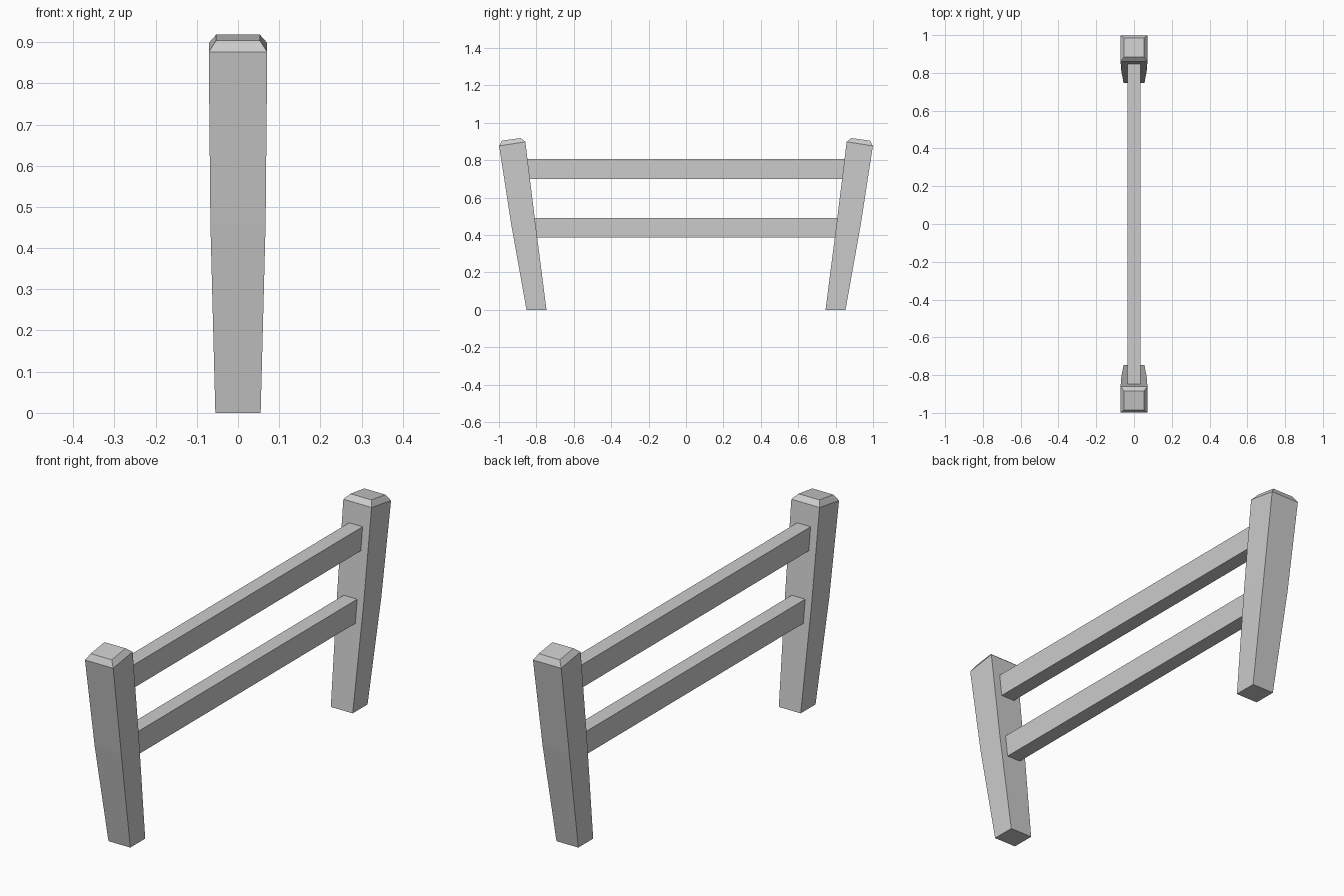
import bpy

if "Cube" in bpy.data.objects:
    bpy.data.objects.remove(bpy.data.objects["Cube"])


def make_object(name, verts, faces):
    mesh = bpy.data.meshes.new(name)
    mesh.from_pydata(verts, [], faces)
    mesh.update()
    obj = bpy.data.objects.new(name, mesh)
    bpy.context.collection.objects.link(obj)
    return obj


def loft(name, rings):
    """Join four-sided rings into a closed solid."""
    verts = [v for ring in rings for v in ring]
    faces = [(3, 2, 1, 0)]
    for r in range(len(rings) - 1):
        a = 4 * r
        for i in range(4):
            j = (i + 1) % 4
            faces.append((a + i, a + j, a + j + 4, a + i + 4))
    last = len(verts) - 4
    faces.append(tuple(range(last, last + 4)))
    obj = make_object(name, verts, faces)
    return obj


# Post sections: half width, inner (y, z), outer (y, z)
sections = [
    (0.055, (0.746, 0.0), (0.853, 0.0)),
    (0.067, (0.807, 0.475), (0.935, 0.46)),
    (0.071, (0.859, 0.898), (0.999, 0.876)),
    (0.053, (0.884, 0.918), (0.984, 0.904)),
]

# Leaning posts with bevelled caps, one turned to face the other
for name, s in (("back_post", 1), ("front_post", -1)):
    loft(name, [[(-w * s, yi * s, zi), (w * s, yi * s, zi),
                 (w * s, yo * s, zo), (-w * s, yo * s, zo)]
                for w, (yi, zi), (yo, zo) in sections])

# Rails, with ends slanted to sit just inside the posts
for name, z0, z1, y0, y1 in (("upper_rail", 0.70, 0.805, 0.84, 0.853),
                             ("lower_rail", 0.385, 0.49, 0.803, 0.817)):
    w = 0.034
    loft(name, [[(-w, -y, z), (w, -y, z), (w, y, z), (-w, y, z)]
                for y, z in ((y0, z0), (y1, z1))])
